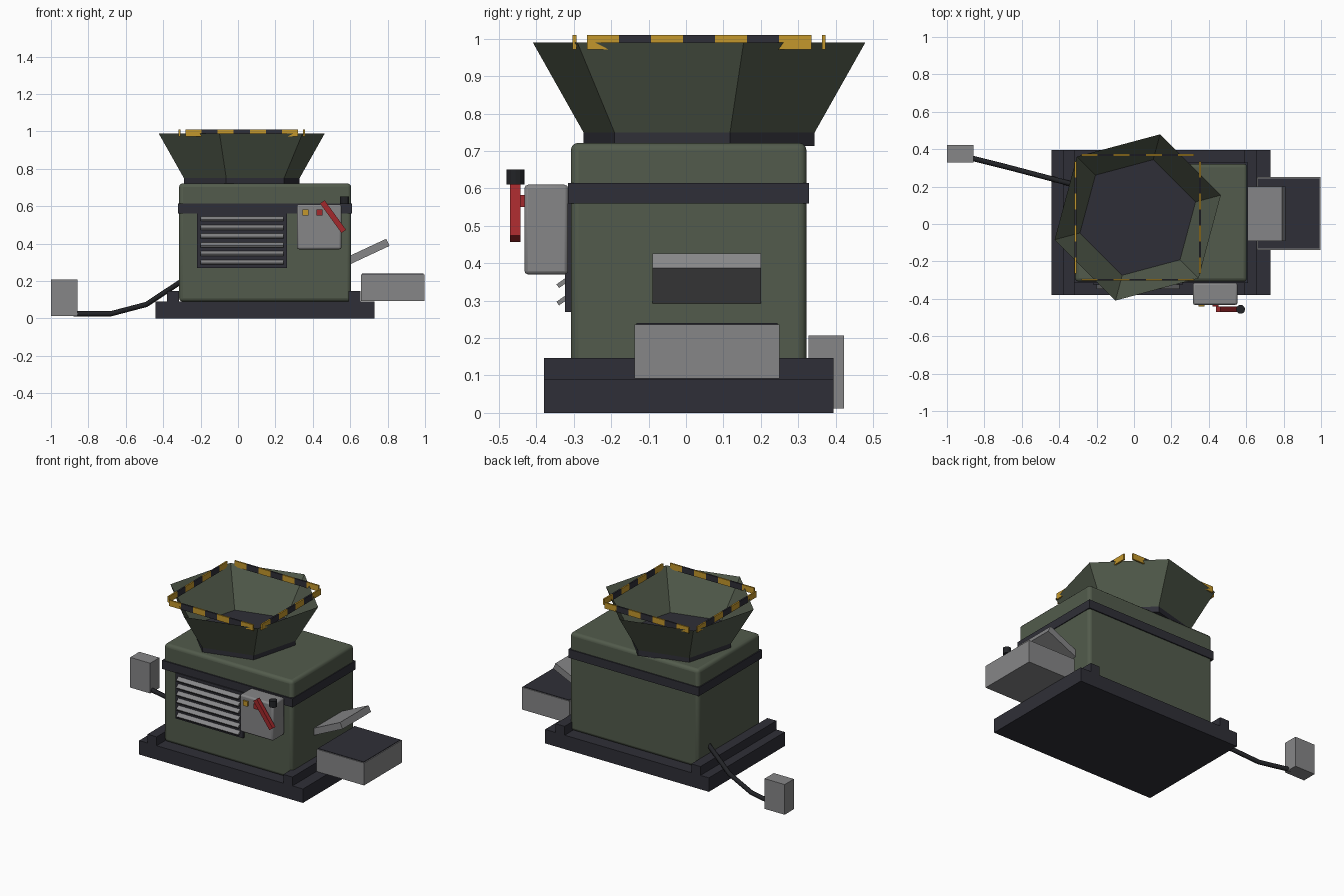
import bpy, math
from mathutils import Matrix, Vector

if "Cube" in bpy.data.objects:
    bpy.data.objects.remove(bpy.data.objects["Cube"])


def material(name, rgb):
    m = bpy.data.materials.new(name)
    m.use_nodes = True
    colour = (*rgb, 1)
    m.diffuse_color = colour
    m.node_tree.nodes["Principled BSDF"].inputs["Base Color"].default_value = colour
    return m


GREEN = material("olive green", (0.085, 0.105, 0.072))
DARK = material("dark steel", (0.028, 0.028, 0.038))
GREY = material("bare metal", (0.24, 0.24, 0.245))
GOLD = material("hazard yellow", (0.55, 0.31, 0.025))
RED = material("lever red", (0.36, 0.022, 0.025))
BLACK = material("black rubber", (0.016, 0.017, 0.02))


def finish(ob, name, mat, bevel=0, segments=2):
    ob.name = name
    ob.data.materials.append(mat)
    if bevel:
        mod = ob.modifiers.new("Bevel", "BEVEL")
        mod.width, mod.segments = bevel, segments
        bpy.ops.object.shade_smooth_by_angle(angle=math.radians(35))
    return ob


def box(name, mat, x, y, z, bevel=0, segments=2, tilt=(0, 0, 0)):
    """Box from its x, y and z ranges, optionally rotated about its centre."""
    ranges = (x, y, z)
    bpy.ops.mesh.primitive_cube_add(
        size=1, location=[(a + b) / 2 for a, b in ranges], rotation=tilt)
    ob = bpy.context.object
    ob.data.transform(Matrix.Diagonal([b - a for a, b in ranges] + [1]))
    return finish(ob, name, mat, bevel, segments)


# Base plate and its two cross rails
box("base_plate", DARK, (-0.44, 0.73), (-0.38, 0.395), (0, 0.09))
for side, x in (("right", -0.38), ("left", 0.59)):
    box(side + "_base_rail", DARK, (x, x + 0.065), (-0.38, 0.395), (0.09, 0.147))

# Main housing with its band
box("housing", GREEN, (-0.315, 0.605), (-0.308, 0.322), (0.09, 0.722), 0.02, 3)
box("housing_band", DARK, (-0.322, 0.61), (-0.316, 0.329), (0.56, 0.615))

# Hexagonal hopper: collar plus open flared funnel
CENTRE = Vector((0.02, 0.035, 0))
TURN = math.radians(15)
bpy.ops.mesh.primitive_cylinder_add(
    vertices=6, radius=0.32, depth=0.036, location=CENTRE + Vector((0, 0, 0.732)))
collar = finish(bpy.context.object, "hopper_collar", DARK)
bpy.ops.mesh.primitive_cone_add(
    vertices=6, radius1=0.32, radius2=0.46, depth=0.24, end_fill_type="NOTHING",
    location=CENTRE + Vector((0, 0, 0.87)))
funnel = finish(bpy.context.object, "hopper_funnel", GREEN)
for ob in (collar, funnel):
    corner = ob.data.vertices[0].co
    ob.rotation_euler.z = TURN - math.atan2(corner.y, corner.x)

# Square hazard guard: alternating short bars along four sides
COUNT, SPAN, REACH = 7, 0.6, 0.333
step = SPAN / COUNT
for side in range(4):
    turn = Matrix.Rotation(side * math.pi / 2, 3, "Z")
    for i in range(COUNT):
        c = CENTRE + turn @ Vector(((i + 0.5) * step - SPAN / 2, -REACH, 0.99))
        hx, hy = (step / 2, 0.005) if side % 2 == 0 else (0.005, step / 2)
        box(f"hazard_bar_{side}_{i}", DARK if i % 2 else GOLD,
            (c.x - hx, c.x + hx), (c.y - hy, c.y + hy), (0.972, 1.01))

# Louvred vent
box("vent_panel", DARK, (-0.22, 0.262), (-0.323, -0.3), (0.27, 0.565))
for i in range(6):
    z = 0.302 + 0.0465 * i
    box(f"vent_slat_{i}", GREY, (-0.2, 0.242), (-0.346, -0.312),
        (z - 0.006, z + 0.006), tilt=(math.radians(35), 0, 0))

# Control box with buttons, lever and knob
box("control_box", GREY, (0.315, 0.553), (-0.432, -0.315), (0.37, 0.61), 0.01)
for name, mat, x in (("yellow_button", GOLD, 0.36), ("red_button", RED, 0.437)):
    box(name, mat, (x - 0.016, x + 0.016), (-0.442, -0.43), (0.55, 0.582))
box("lever", RED, (0.493, 0.523), (-0.47, -0.442), (0.447, 0.642),
    tilt=(0, math.radians(-36), 0))
bpy.ops.mesh.primitive_cylinder_add(
    vertices=12, radius=0.024, depth=0.04, location=(0.57, -0.456, 0.631))
finish(bpy.context.object, "lever_knob", BLACK)

# Output flap and collecting bin
box("output_flap", GREY, (0.563, 0.813), (-0.09, 0.2), (0.333, 0.375),
    tilt=(0, math.radians(-25), 0))
box("collecting_bin", GREY, (0.657, 0.997), (-0.138, 0.25), (0.092, 0.236))
box("bin_opening", DARK, (0.663, 0.991), (-0.132, 0.244), (0.235, 0.24))

# Power cable and plug box
curve = bpy.data.curves.new("power_cable", "CURVE")
curve.dimensions = "3D"
curve.bevel_depth, curve.bevel_resolution = 0.014, 2
path = [(-0.3, 0.205, 0.2), (-0.49, 0.255, 0.075),
        (-0.68, 0.305, 0.025), (-0.88, 0.355, 0.025)]
spline = curve.splines.new("POLY")
spline.points.add(len(path) - 1)
for point, co in zip(spline.points, path):
    point.co = (*co, 1)
cable = bpy.data.objects.new("power_cable", curve)
bpy.context.collection.objects.link(cable)
curve.materials.append(BLACK)
box("plug_box", GREY, (-1, -0.857), (0.328, 0.422), (0.012, 0.207))
